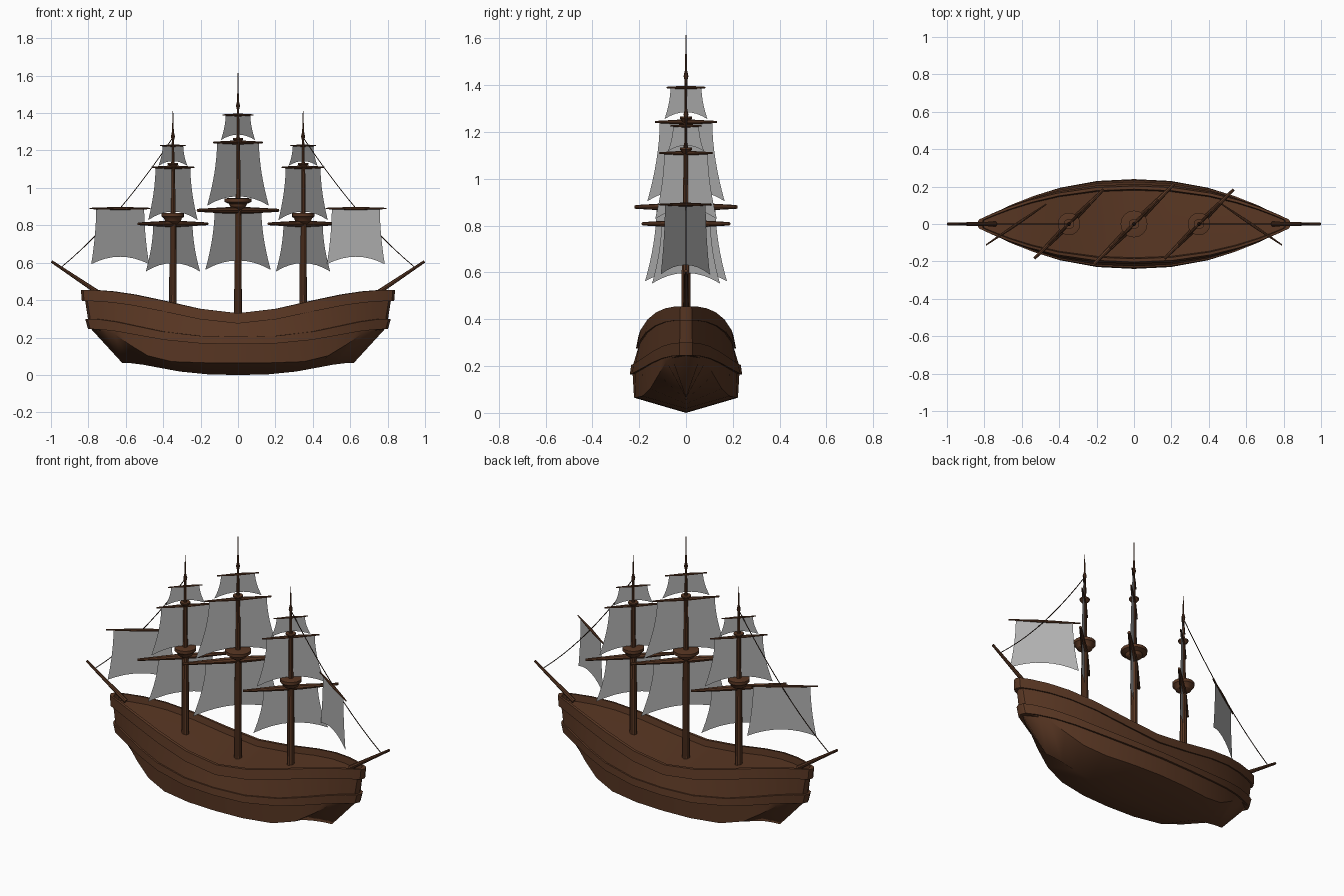
import bpy, bmesh, math
from mathutils import Vector

if "Cube" in bpy.data.objects:
    bpy.data.objects.remove(bpy.data.objects["Cube"])


def material(name, rgb):
    m = bpy.data.materials.new(name)
    m.diffuse_color = (*rgb, 1)
    m.use_nodes = True
    m.node_tree.nodes["Principled BSDF"].inputs["Base Color"].default_value = m.diffuse_color
    return m


WOOD = material("brown wood", (0.100, 0.038, 0.017))
CLOTH = material("grey sailcloth", (0.45, 0.45, 0.45))
ROPE = material("dark rope", (0.030, 0.014, 0.008))


def finish(name, bm, mat, smooth=True):
    me = bpy.data.meshes.new(name)
    bm.to_mesh(me)
    bm.free()
    me.materials.append(mat)
    ob = bpy.data.objects.new(name, me)
    bpy.context.collection.objects.link(ob)
    if smooth:
        bpy.ops.object.select_all(action='DESELECT')
        ob.select_set(True)
        bpy.context.view_layer.objects.active = ob
        bpy.ops.object.shade_smooth_by_angle(angle=math.radians(30))
    return ob


def lathe(name, profile, start=(0, 0, 0), axis=(0, 0, 1), sides=10):
    """Round part from (radius, distance along axis) points."""
    bm = bmesh.new()
    turn = Vector((0, 0, 1)).rotation_difference(Vector(axis).normalized())
    rings = []
    for r, h in profile:
        ring = []
        for k in range(sides):
            a = 2 * math.pi * k / sides
            p = turn @ Vector((r * math.cos(a), r * math.sin(a), h))
            ring.append(bm.verts.new(p + Vector(start)))
        rings.append(ring)
    for a, b in zip(rings, rings[1:]):
        for k in range(sides):
            n = (k + 1) % sides
            bm.faces.new((a[k], a[n], b[n], b[k]))
    bm.faces.new(rings[0][::-1])
    bm.faces.new(rings[-1])
    bmesh.ops.recalc_face_normals(bm, faces=bm.faces)
    return finish(name, bm, WOOD)


def yard(name, centre, direction, half, r):
    """Spar tapering from its middle to both ends."""
    d = Vector(direction).normalized()
    lathe(name, [(r * .45, 0), (r, half * .8), (r, half * 1.2), (r * .45, half * 2)],
          Vector(centre) - d * half, d, 8)


def sail(name, centre, direction, top, bottom, half_top, half_bottom, arch):
    """Flat hanging sail with hollow sides and an arched foot."""
    bm = bmesh.new()
    d = Vector(direction).normalized()
    n = 8
    grid = []
    for i in range(n + 1):
        t = i / n
        w = half_top + (half_bottom - half_top) * t ** 1.8
        row = []
        for j in range(n + 1):
            s = 2 * j / n - 1
            z = top + (bottom + arch * (1 - s * s) - top) * t
            p = Vector(centre) + d * (s * w)
            row.append(bm.verts.new((p.x, p.y, z)))
        grid.append(row)
    for a, b in zip(grid, grid[1:]):
        for j in range(n):
            bm.faces.new((b[j], b[j + 1], a[j + 1], a[j]))
    finish(name, bm, CLOTH, False)


# Hull rows from keel to deck centre:
# end x, stem x, half breadth, z amidships, z at ends, sheer power, end fullness
ROWS = [
    (.620, .620, 0, .000, .065, 1.5, 0),
    (.710, .785, .222, .065, .235, 3.0, .27),
    (.775, .787, .228, .165, .245, 1.5, .12),
    (.790, .802, .240, .165, .245, 1.5, .12),
    (.805, .817, .234, .205, .300, 1.5, .12),
    (.790, .802, .226, .205, .300, 1.5, .12),
    (.805, .817, .205, .275, .395, .9, .12),
    (.823, .835, .214, .275, .395, .9, .12),
    (.828, .840, .203, .330, .455, .9, .12),
    (.805, .815, .186, .330, .455, .9, .12),
    (.800, .810, .180, .295, .415, .9, .12),
    (.800, .810, 0, .297, .415, .9, 0),
]
STATIONS = [0, .25, .5, .68, .82, .93, 1]
bm = bmesh.new()
grid = []
for xe, xs, y, z0, z1, k, full in ROWS:
    half = [(xe * u, -y * (1 - (1 - full) * u ** 2.2),
             z0 + (z1 - z0) * math.sin(math.pi / 2 * u ** k) ** 2) for u in STATIONS]
    half.append((xs, 0, z1 + (.01 if full > .2 else 0)))
    line = [(-x, b, z) for x, b, z in half[:0:-1]] + half
    grid.append([bm.verts.new(p) for p in line])
for a, b in zip(grid, grid[1:]):
    for j in range(len(a) - 1):
        bm.faces.new((a[j], a[j + 1], b[j + 1], b[j]))
bmesh.ops.remove_doubles(bm, verts=bm.verts, dist=1e-5)
hull = finish("hull", bm, WOOD)
mirror = hull.modifiers.new("both sides", 'MIRROR')
mirror.use_axis = (False, True, False)


def mast(name, x, nest, nest_r, cross, bulb, tip):
    """Mast pole with lookout platform and crosstree."""
    lathe(name + "_mast", [(.021, .26), (.018, nest - .02), (.014, nest + .03), (.011, cross),
                           (.008, cross + .02), (.006, bulb - .02), (.011, bulb),
                           (.005, bulb + .025), (.0015, tip)], (x, 0, 0))
    lathe(name + "_lookout", [(.02, -.04), (.042, -.025), (.048, -.01), (nest_r, 0),
                              (nest_r, .018), (nest_r * .8, .02), (.02, .02)],
          (x, 0, nest + .015), sides=16)
    lathe(name + "_crosstree", [(.012, -.018), (.028, 0), (.028, .008)], (x, 0, cross), sides=10)


DIAG = (1, 1, 0)
Q = math.sqrt(2)
# per sail: yard z, yard half x, yard radius, foot z, half x at head, half x at foot, foot arch
MAIN = [(.880, .215, .018, .562, .125, .175, .05),
        (1.243, .130, .010, .905, .112, .165, .05),
        (1.390, .082, .007, 1.255, .066, .092, .03)]
SIDE = [(.808, .185, .016, .553, .105, .145, .045),
        (1.110, .112, .009, .828, .093, .132, .045),
        (1.226, .067, .006, 1.118, .055, .077, .025)]


def rig(name, x, sails):
    for part, (z, hx, r, foot, ht, hb, arch) in zip(("lower", "middle", "upper"), sails):
        yard(f"{name}_{part}_yard", (x, 0, z), DIAG, hx * Q, r)
        sail(f"{name}_{part}_sail", (x, 0, 0), DIAG, z, foot, ht * Q, hb * Q, arch)


mast("main", 0, .91, .072, 1.258, 1.438, 1.615)
rig("main", 0, MAIN)

for name, s in (("left", -1), ("right", 1)):
    mast(name, s * .348, .832, .060, 1.125, 1.275, 1.41)
    rig(name, s * .348, SIDE)
    # slanting end spar
    a, b = Vector((s * .74, 0, .435)), Vector((s * .997, 0, .607))
    lathe(name + "_end_spar", [(.013, 0), (.007, (b - a).length)], a, b - a, 8)
    # outer sail hung from the stay
    d = (.31, -s * .21, 0)
    c = (s * .63, -.003, .89)
    yard(name + "_outer_yard", c, d, .195, .008)
    sail(name + "_outer_sail", c, d, .888, .592, .155, .187, .04)
    # sagging stay rope
    cu = bpy.data.curves.new(name + "_stay_rope", 'CURVE')
    cu.dimensions = '3D'
    cu.bevel_depth = .0025
    cu.bevel_resolution = 1
    sp = cu.splines.new('POLY')
    sp.points.add(10)
    for i, p in enumerate(sp.points):
        t = i / 10
        p.co = (s * (.348 + .592 * t), 0, 1.27 - .69 * t - .2 * t * (1 - t), 1)
    cu.materials.append(ROPE)
    bpy.context.collection.objects.link(bpy.data.objects.new(name + "_stay_rope", cu))
